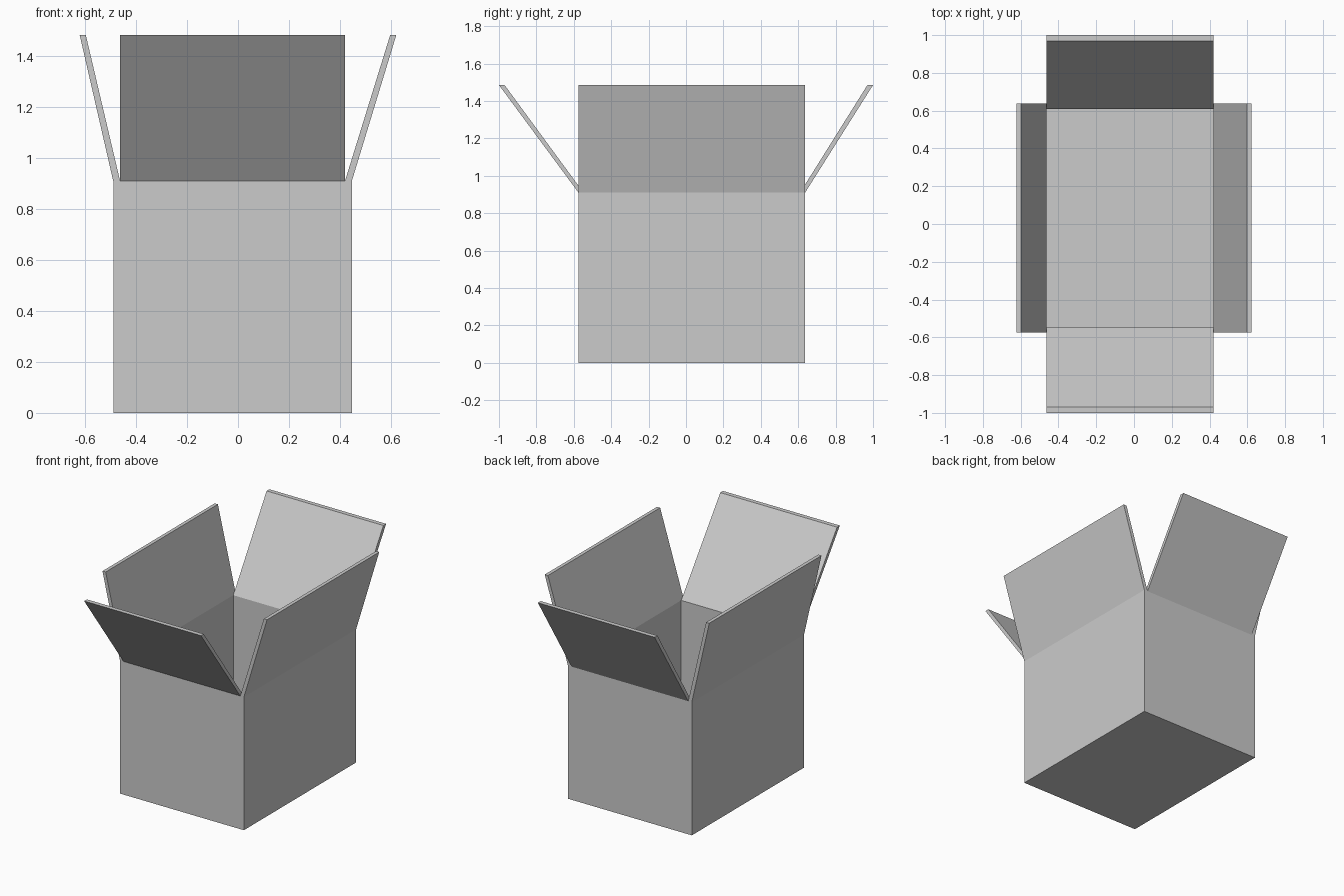
import bpy, bmesh

if "Cube" in bpy.data.objects:
    bpy.data.objects.remove(bpy.data.objects["Cube"])

X0, X1, Y0, Y1 = -0.49, 0.447, -0.575, 0.637   # outer footprint
T, RIM, TOP = 0.027, 0.91, 1.485               # card thickness, rim and flap heights


def finish(name, bm):
    bmesh.ops.recalc_face_normals(bm, faces=bm.faces)
    mesh = bpy.data.meshes.new(name)
    bm.to_mesh(mesh)
    bm.free()
    bpy.context.collection.objects.link(bpy.data.objects.new(name, mesh))


def ring(bm, x0, x1, y0, y1, z):
    return [bm.verts.new(p) for p in ((x0, y0, z), (x1, y0, z), (x1, y1, z), (x0, y1, z))]


def loft(name, rings):
    """Skin a stack of rectangles (x0, x1, y0, y1, z), capping both ends."""
    bm = bmesh.new()
    loops = [ring(bm, *r) for r in rings]
    for a, b in zip(loops, loops[1:]):
        for i in range(4):
            j = (i + 1) % 4
            bm.faces.new((a[i], a[j], b[j], b[i]))
    bm.faces.new(loops[0])
    bm.faces.new(loops[-1])
    finish(name, bm)


# open carton: outside wall, rim, inside wall, floor
inner = (X0 + T, X1 - T, Y0 + T, Y1 - T)
loft("box_body", [(X0, X1, Y0, Y1, 0), (X0, X1, Y0, Y1, RIM),
                  (*inner, RIM), (*inner, T)])

# long side flaps span the full depth
for name, base, tip in (("left_flap", X0, -0.622), ("right_flap", X1 - T, 0.598)):
    loft(name, [(base, base + T, Y0, Y1, RIM), (tip, tip + 0.024, Y0, Y1, TOP)])

# front and back flaps fit between the side flaps
for name, base, tip in (("front_flap", Y0, -1.0), ("back_flap", Y1 - T, 0.97)):
    loft(name, [(X0 + T, X1 - T, base, base + T, RIM),
                (X0 + T, X1 - T, tip, tip + 0.03, TOP)])
